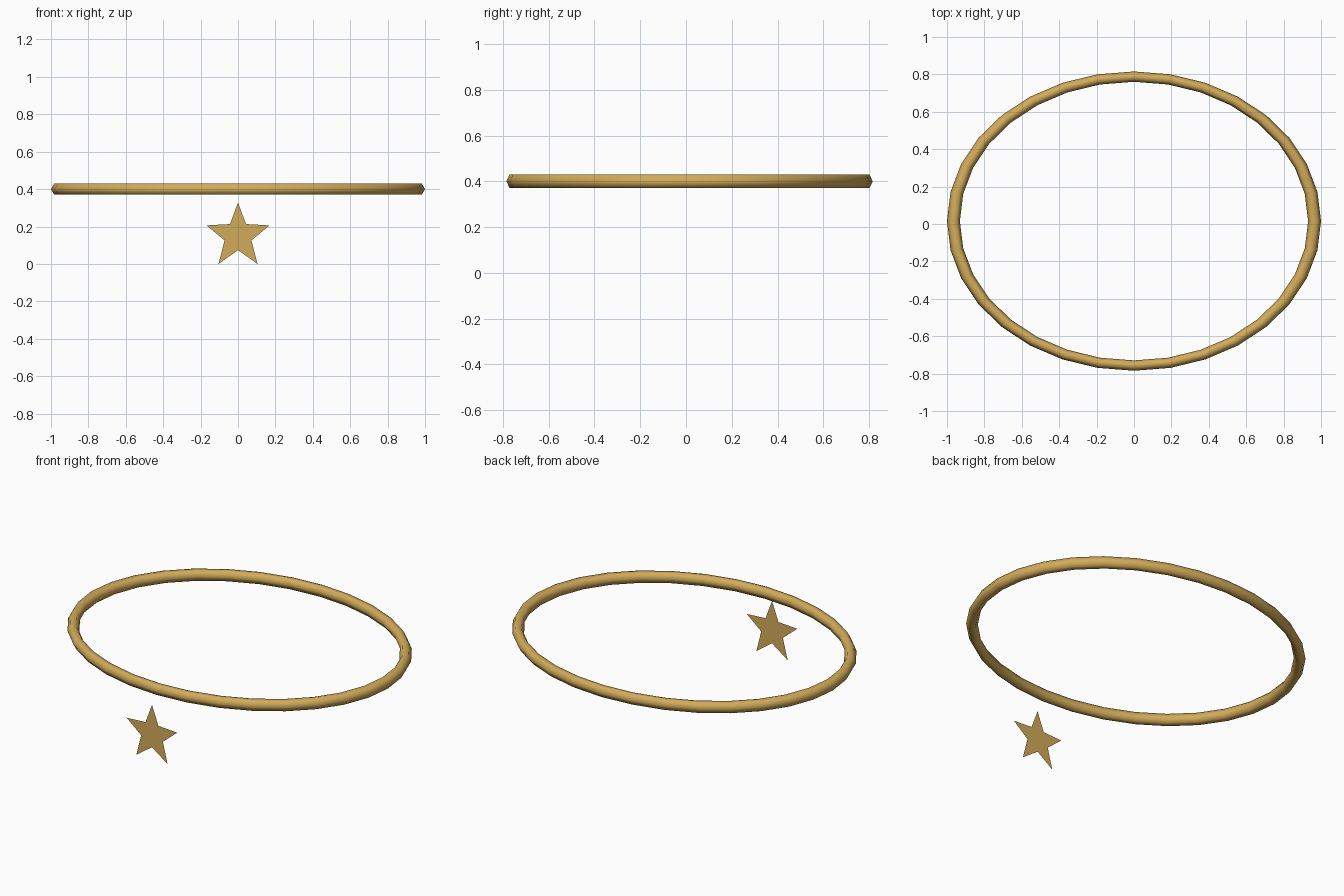
import bpy, bmesh
from math import sin, cos, tau

if "Cube" in bpy.data.objects:
    bpy.data.objects.remove(bpy.data.objects["Cube"])

gold = bpy.data.materials.new("gold")
gold.diffuse_color = (0.65, 0.41, 0.10, 1)
gold.use_nodes = True
gold.node_tree.nodes["Principled BSDF"].inputs["Base Color"].default_value = gold.diffuse_color


def finish(name, bm):
    mesh = bpy.data.meshes.new(name)
    bm.to_mesh(mesh)
    bm.free()
    mesh.materials.append(gold)
    obj = bpy.data.objects.new(name, mesh)
    bpy.context.collection.objects.link(obj)
    return obj


# Oval band: six-sided tube swept round 32 steps, squashed in y
SEGS, SIDES, TUBE = 32, 6, 0.0345
bm = bmesh.new()
rings = []
for i in range(SEGS):
    a = tau * i / SEGS
    ring = []
    for j in range(SIDES):
        b = tau * j / SIDES
        r = 1 - TUBE + TUBE * cos(b)
        ring.append(bm.verts.new((r * cos(a), 0.0155 + 0.8 * r * sin(a), 0.4 + TUBE * sin(b))))
    rings.append(ring)
for i in range(SEGS):
    p, q = rings[i], rings[(i + 1) % SEGS]
    for j in range(SIDES):
        k = (j + 1) % SIDES
        bm.faces.new((p[j], q[j], q[k], p[k])).smooth = True
finish("oval_band", bm)

# Flat star hanging in front: half outline mirrored in x
half = [(0, 0.328), (0.043, 0.213), (0.168, 0.206), (0.072, 0.126), (0.104, 0), (0, 0.074)]
outline = half + [(-x, z) for x, z in half[-2:0:-1]]
bm = bmesh.new()
bm.faces.new([bm.verts.new((x, -0.8155, z)) for x, z in reversed(outline)])
finish("star_charm", bm)
